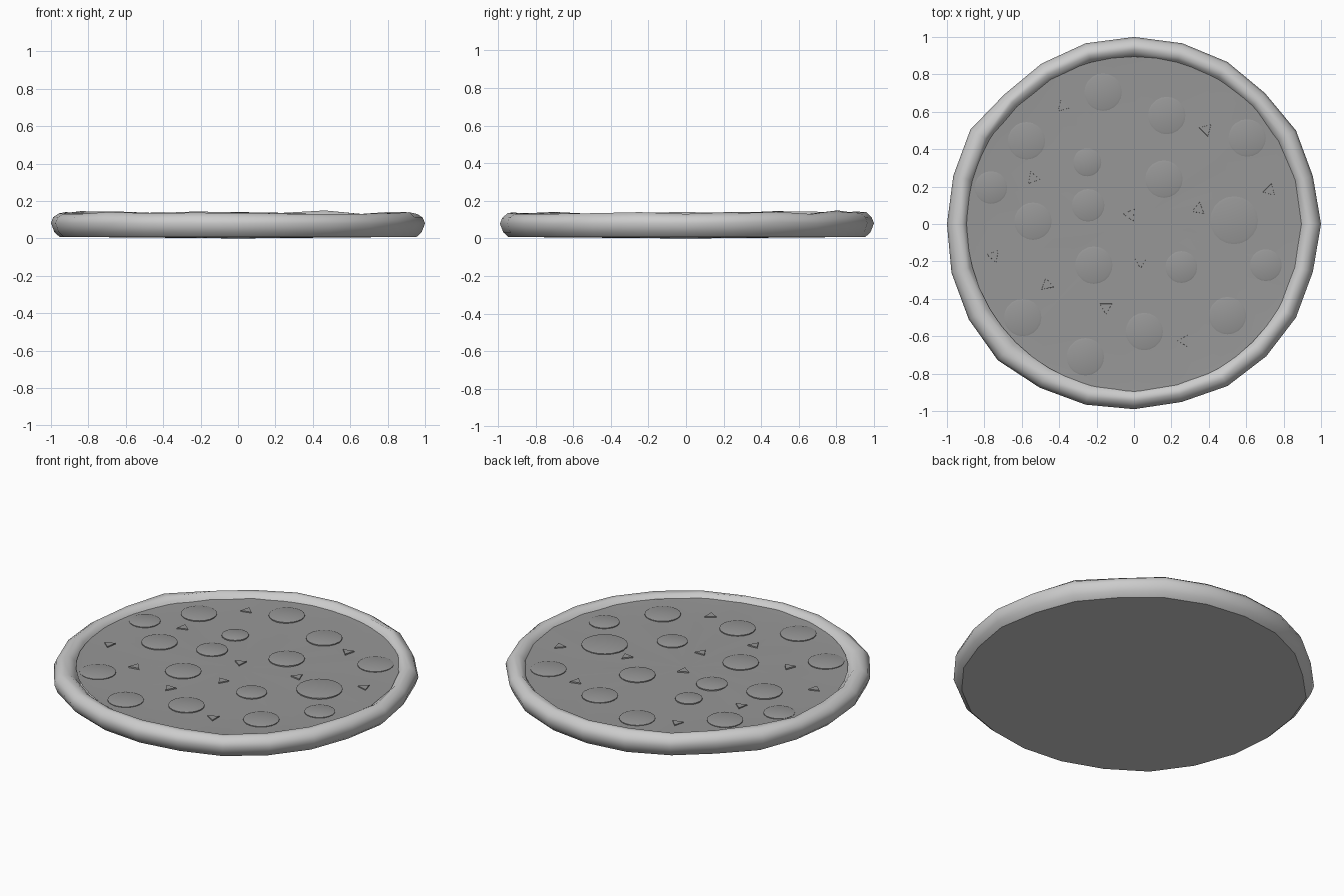
import bpy, bmesh, random
from math import sin, cos, pi, radians

if "Cube" in bpy.data.objects:
    bpy.data.objects.remove(bpy.data.objects["Cube"])

random.seed(4)
N = 24
radii = [1.0, .99, 1.0, .99, 1.0, 1.0, 1.0, 1.0, .99, .98, 1.01, 1.0,
         1.0, 1.01, 1.02, 1.03, 1.01, 1.0, .99, .985, 1.0, 1.0, 1.0, .99]
tops = [.138, .142, .148, .138, .148, .142, .14, .142, .138, .148, .15, .142,
        .142, .14, .138, .14, .135, .138, .136, .138, .136, .134, .136, .14]

dark = bpy.data.materials.new("topping_grey")
dark.diffuse_color = (.31, .31, .31, 1)
dark.use_nodes = True
dark.node_tree.nodes["Principled BSDF"].inputs["Base Color"].default_value = dark.diffuse_color


def finish(name, bm, smooth=True, angle=40, mat=None):
    bmesh.ops.recalc_face_normals(bm, faces=bm.faces)
    me = bpy.data.meshes.new(name)
    bm.to_mesh(me)
    bm.free()
    ob = bpy.data.objects.new(name, me)
    bpy.context.collection.objects.link(ob)
    if mat:
        me.materials.append(mat)
    if smooth:
        bpy.ops.object.select_all(action='DESELECT')
        ob.select_set(True)
        bpy.context.view_layer.objects.active = ob
        bpy.ops.object.shade_smooth_by_angle(angle=radians(angle))
    return ob


def circle(bm, x, y, r, z, n, turn=0.0):
    return [bm.verts.new((x + r * cos(turn + 2 * pi * i / n),
                          y + r * sin(turn + 2 * pi * i / n), z)) for i in range(n)]


def bridge(bm, a, b):
    n = len(a)
    for i in range(n):
        bm.faces.new((a[i], a[(i + 1) % n], b[(i + 1) % n], b[i]))


def fan(bm, ring, centre):
    c = bm.verts.new(centre)
    for i in range(len(ring)):
        bm.faces.new((ring[i], ring[(i + 1) % len(ring)], c))


# Crust: uneven puffy rim; profile is (radial offset, share of rim height)
bm = bmesh.new()
profile = [(-.045, .06), (-.018, .24), (0, .58), (-.012, .8),
           (-.042, .97), (-.075, .98), (-.1, .8), (-.125, .5)]
rings = []
for off, h in profile:
    ring = []
    for i in range(N):
        a = 2 * pi * i / N
        inner = off < -.05
        r = radii[i] + off
        if inner:  # inner edge is rounder than the outline
            r = 1 + off + (radii[i] - 1) * .3 + random.uniform(-.006, .006)
        lump = random.uniform(-.006, .006) if h > .9 else 0
        ring.append(bm.verts.new((r * cos(a), r * sin(a), tops[i] * h + lump)))
    rings.append(ring)
for a, b in zip(rings, rings[1:]):
    bridge(bm, a, b)
outline = [v.co.copy() for v in rings[0]]
finish("crust", bm, angle=70)

# Base: flat underside
bm = bmesh.new()
fan(bm, [bm.verts.new(p) for p in reversed(outline)], (0, 0, 0))
base = finish("base", bm, smooth=False)
if base.data.polygons[0].normal.z > 0:
    base.data.flip_normals()

# Cheese: gently uneven sheet inside the rim
CHEESE_Z = .106
bm = bmesh.new()
prev = None
for r, z in ((.895, .11), (.85, .108), (.6, CHEESE_Z), (.3, CHEESE_Z)):
    ring = circle(bm, 0, 0, r, z, 48)
    for v in ring:
        v.co.z += random.uniform(-.0015, .0015)
    if prev:
        bridge(bm, prev, ring)
    prev = ring
fan(bm, prev, (0, 0, CHEESE_Z))
cheese = finish("cheese", bm, mat=dark)
if cheese.data.polygons[0].normal.z < 0:
    cheese.data.flip_normals()

# Sausage slices: thin slightly domed discs (x, y, radius)
slices = [(-.165, .705, .1), (.175, .58, .1), (.605, .46, .1), (-.575, .445, .1),
          (-.25, .33, .075), (.16, .24, .1), (-.765, .195, .087), (-.245, .1, .087),
          (-.54, .015, .1), (.535, .02, .128), (-.215, -.22, .1), (.253, -.23, .085),
          (.705, -.22, .085), (-.595, -.5, .1), (.055, -.575, .1), (.5, -.49, .1),
          (-.26, -.71, .1)]
for k, (x, y, rad) in enumerate(slices):
    bm = bmesh.new()
    loops = [circle(bm, x, y, rad * s, CHEESE_Z + z, 20)
             for s, z in ((1, -.012), (1, .006), (.9, .009))]
    bridge(bm, loops[0], loops[1])
    bridge(bm, loops[1], loops[2])
    fan(bm, loops[2], (x, y, CHEESE_Z + .011))
    bm.faces.new(loops[0][::-1])
    finish(f"sausage_slice_{k + 1}", bm, mat=dark)

# Herb bits: small triangular chips (x, y, rotation in degrees)
bits = [(-.38, .63, 105), (.385, .505, 165), (-.54, .245, 110), (.725, .18, 75),
        (.345, .08, 80), (-.02, .05, 175), (-.75, -.17, 170), (.035, -.2, 270),
        (-.465, -.325, 100), (-.15, -.445, 270), (.27, -.625, 60)]
for k, (x, y, rot) in enumerate(bits):
    bm = bmesh.new()
    loops = [circle(bm, x, y, s, CHEESE_Z + z, 3, radians(rot))
             for s, z in ((.04, -.012), (.037, .007))]
    bridge(bm, *loops)
    bm.faces.new(loops[1])
    bm.faces.new(loops[0][::-1])
    finish(f"herb_bit_{k + 1}", bm, smooth=False, mat=dark)
